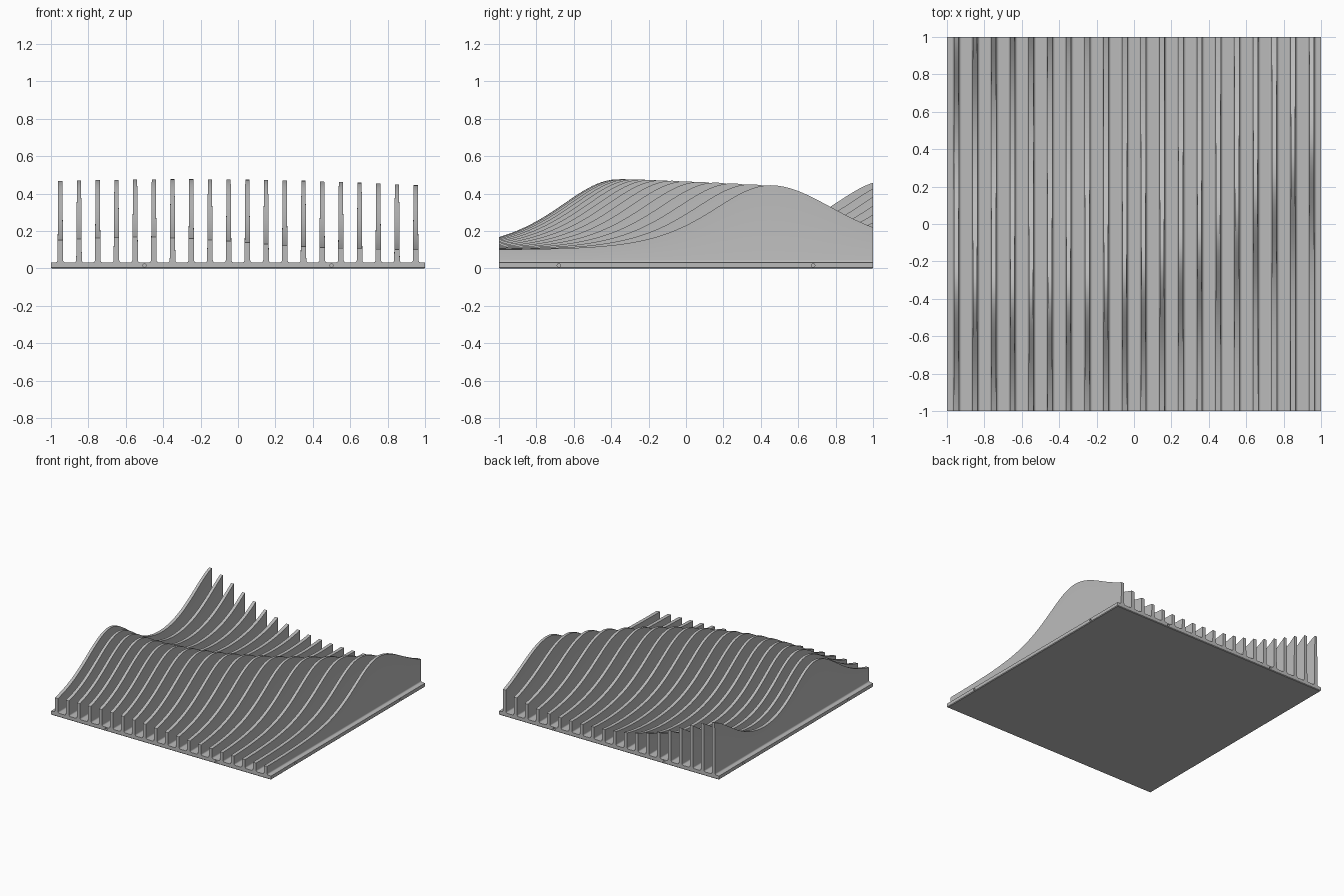
import bpy, bmesh, math
from mathutils import Matrix

old = bpy.data.objects.get("Cube")
if old:
    bpy.data.objects.remove(old)

# One plain grey material
grey = bpy.data.materials.new("plain_grey")
grey.use_nodes = True
grey.diffuse_color = (0.5, 0.5, 0.5, 1)
grey.node_tree.nodes["Principled BSDF"].inputs["Base Color"].default_value = (0.5, 0.5, 0.5, 1)

BASE = 0.032
FINS = 20
STATIONS = 80


def make_object(name, bm):
    bmesh.ops.recalc_face_normals(bm, faces=bm.faces)
    mesh = bpy.data.meshes.new(name)
    bm.to_mesh(mesh)
    bm.free()
    mesh.materials.append(grey)
    obj = bpy.data.objects.new(name, mesh)
    bpy.context.collection.objects.link(obj)
    return obj


def select(obj):
    bpy.ops.object.select_all(action="DESELECT")
    obj.select_set(True)
    bpy.context.view_layer.objects.active = obj


def swell(u, width):
    return 1 / math.cosh(u / width) ** 2


def wave_height(x, y):
    """Height of the wavy surface: a curved ridge plus a second one rising at the back."""
    u = y - (-0.37 + 0.364 * (x + 0.55) ** 2)
    amp = 0.377 - 0.0225 * (x + 0.25) ** 2
    ridge = amp * swell(u, 0.42 if u < 0 else 0.43 + 0.06 * x)
    back = 0.37 * swell(y - (1.08 + 0.72 * (x + 0.95)), 0.42)
    return 0.1 + ridge + back


def half_width(z):
    return 0.015 - 0.009 * (z - BASE)


def fin_section(top):
    """Half of a tapered fin section with a rounded foot, from foot to top."""
    r = 0.012
    foot = half_width(BASE) + r
    pts = [(foot, BASE - 0.006)]
    for i in range(5):
        a = i / 4 * math.pi / 2
        pts.append((foot - r * math.sin(a), BASE + r - r * math.cos(a)))
    pts.append((half_width(top), top))
    return pts


# Base slab with a chamfered underside
bm = bmesh.new()
bmesh.ops.create_cube(bm, size=1, matrix=Matrix.Translation((0, 0, BASE / 2)) @ Matrix.Diagonal((2, 2, BASE, 1)))
low = [e for e in bm.edges if all(v.co.z < 0.001 for v in e.verts)]
bmesh.ops.bevel(bm, geom=low, offset=0.005, segments=1, affect="EDGES")
base = make_object("base_slab", bm)

# Small blind holes around the rim of the slab
bm = bmesh.new()
for sign in (-1, 1):
    for side in (-1, 1):
        for axis, spot in (("X", (sign * 0.5, side, 0.016)), ("Y", (side, sign * 0.68, 0.016))):
            bmesh.ops.create_cone(bm, cap_ends=True, segments=20, radius1=0.009, radius2=0.009, depth=0.06,
                                  matrix=Matrix.Translation(spot) @ Matrix.Rotation(math.pi / 2, 4, axis))
cutter = make_object("hole_cutter", bm)
cutter.hide_render = True
mod = base.modifiers.new("holes", "BOOLEAN")
mod.operation = "DIFFERENCE"
mod.solver = "EXACT"
mod.object = cutter
select(base)
bpy.ops.object.modifier_apply(modifier=mod.name)
bpy.data.objects.remove(cutter)
bpy.ops.object.shade_smooth_by_angle(angle=math.radians(30))

# Row of wavy fins
for n in range(FINS):
    x = -0.95 + 0.1 * n
    bm = bmesh.new()
    rings = []
    for k in range(STATIONS + 1):
        y = -1 + 2 * k / STATIONS
        half = fin_section(wave_height(x, y))
        outline = half + [(-w, z) for w, z in reversed(half)]
        rings.append([bm.verts.new((x + w, y, z)) for w, z in outline])
    count = len(rings[0])
    for a, b in zip(rings, rings[1:]):
        for i in range(count):
            j = (i + 1) % count
            bm.faces.new((a[i], a[j], b[j], b[i]))
    bm.faces.new(rings[0])
    bm.faces.new(rings[-1])
    fin = make_object(f"fin_{n + 1:02d}", bm)
    select(fin)
    bpy.ops.object.shade_smooth_by_angle(angle=math.radians(30))
